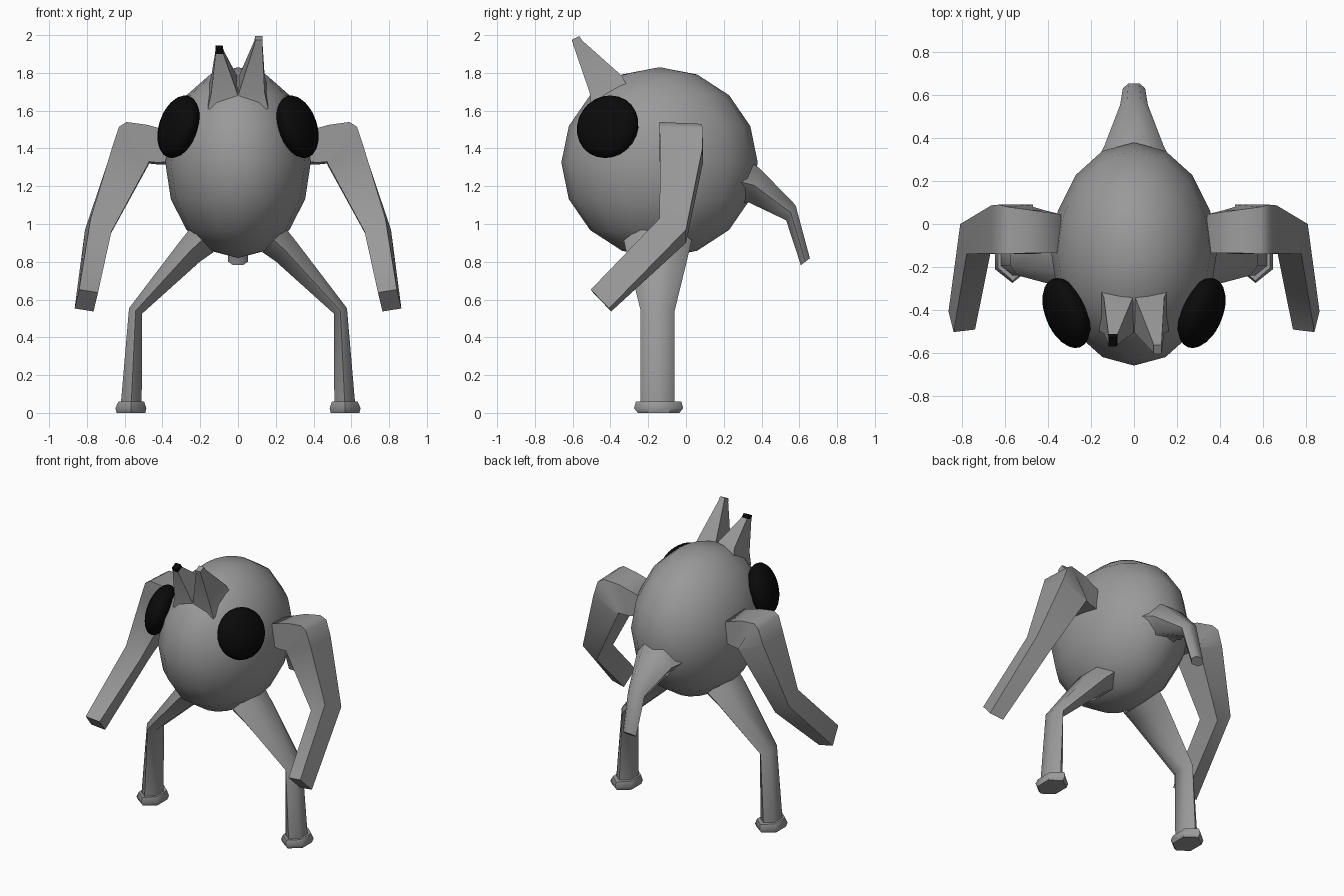
import bpy, bmesh, math
from mathutils import Vector, Matrix

if "Cube" in bpy.data.objects:
    bpy.data.objects.remove(bpy.data.objects["Cube"])


def material(name, c):
    m = bpy.data.materials.new(name)
    m.diffuse_color = (c, c, c, 1)
    m.use_nodes = True
    m.node_tree.nodes["Principled BSDF"].inputs["Base Color"].default_value = m.diffuse_color
    return m


GREY = material("grey skin", 0.32)
BLACK = material("black", 0.003)


def finish(name, bm, mats, angle=50):
    bmesh.ops.recalc_face_normals(bm, faces=bm.faces)
    me = bpy.data.meshes.new(name)
    bm.to_mesh(me)
    bm.free()
    ob = bpy.data.objects.new(name, me)
    bpy.context.collection.objects.link(ob)
    for m in mats:
        me.materials.append(m)
    bpy.ops.object.select_all(action='DESELECT')
    ob.select_set(True)
    bpy.context.view_layer.objects.active = ob
    bpy.ops.object.shade_smooth_by_angle(angle=math.radians(angle))
    return ob


def loft(name, rings, sides, side=1, mats=(GREY,), angle=50, black_tip=False):
    """Skin rings given as (centre, half axis a, half axis b); sides 4 = box section."""
    bm = bmesh.new()
    loops = []
    for c, a, b in rings:
        c, a, b = Vector(c), Vector(a), Vector(b)
        loop = []
        for i in range(sides):
            if sides == 4:
                p, q = ((1, 1), (-1, 1), (-1, -1), (1, -1))[i]
            else:
                t = 2 * math.pi * i / sides
                p, q = math.cos(t), math.sin(t) / math.sin(math.pi / 3)
            v = c + a * p + b * q
            loop.append(bm.verts.new((v.x * side, v.y, v.z)))
        loops.append(loop)
    for lo, hi in zip(loops, loops[1:]):
        for i in range(sides):
            j = (i + 1) % sides
            f = bm.faces.new((lo[i], lo[j], hi[j], hi[i]))
            if black_tip and hi is loops[-1]:
                f.material_index = 1
    bm.faces.new(loops[0][::-1])
    cap = bm.faces.new(loops[-1])
    cap.material_index = 1 if black_tip else 0
    return finish(name, bm, mats, angle)


def ellipsoid(name, centre, radii, rot, seg, rings, mat):
    bm = bmesh.new()
    m = Matrix.Translation(centre) @ rot @ Matrix.Diagonal((*radii, 1))
    bmesh.ops.create_uvsphere(bm, u_segments=seg, v_segments=rings, radius=1, matrix=m)
    return finish(name, bm, [mat])


# Round body
ellipsoid("body", (0, -0.14, 1.325), (0.385, 0.52, 0.505), Matrix(), 16, 8, GREY)

# Tail bending down behind
loft("tail", [
    ((0, 0.26, 1.23), (0.19, 0, 0), (0, 0.03, 0.13)),
    ((0, 0.36, 1.205), (0.14, 0, 0), (0, 0.03, 0.09)),
    ((0, 0.555, 1.06), (0.065, 0, 0), (0, 0.025, 0.04)),
    ((0, 0.632, 0.80), (0.052, 0, 0), (0, 0.024, 0.018)),
], 6)

for s, label in ((1, "right"), (-1, "left")):
    # Flattened eyes facing outward
    n = Vector((0.88 * s, -0.36, 0.30)).normalized()
    rot = n.to_track_quat('Z', 'Y').to_matrix().to_4x4()
    ellipsoid(label + "_eye", (0.315 * s, -0.415, 1.515), (0.172, 0.172, 0.088),
              rot, 24, 14, BLACK)

    # Pointed ears, the left one lower with a black tip
    tip = (0.11, -0.585, 1.985) if s > 0 else (0.10, -0.55, 1.935)
    mid = Vector(tip) + Vector((-0.002, 0.012, -0.025))
    loft(label + "_ear", [
        ((0.075, -0.40, 1.66), (0.085, 0, 0), (0, 0.10, 0.05)),
        ((0.073, -0.425, 1.74), (0.068, 0, 0), (0, 0.085, 0.045)),
        (mid, (0.021, 0, 0), (0, 0.024, 0.011)),
        (tip, (0.019, 0, 0), (0, 0.020, 0.010)),
    ], 4, s, (GREY, BLACK), 60, s < 0)

    # Arm from shoulder through elbow to hand
    loft(label + "_arm", [
        ((0.34, -0.045, 1.40), (0, 0.09, -0.01), (0, 0, 0.075)),
        ((0.45, -0.035, 1.42), (0, 0.10, -0.005), (0.03, 0, 0.10)),
        ((0.53, -0.03, 1.43), (0, 0.11, -0.005), (0.06, 0, 0.105)),
        ((0.55, -0.025, 1.42), (0, 0.115, -0.005), (0.08, 0, 0.09)),
        ((0.57, -0.025, 1.36), (0, 0.112, -0.005), (0.095, 0, 0.045)),
        ((0.74, -0.07, 0.965), (0.015, 0.07, -0.03), (0.055, 0, 0.035)),
        ((0.803, -0.45, 0.595), (0.012, 0.048, -0.05), (0.05, -0.006, 0.008)),
    ], 4, s, angle=75)

    # Leg from hip over knee to ankle
    loft(label + "_leg", [
        ((0.19, -0.15, 0.915), (0, 0.18, 0), (0.06, 0, 0.065)),
        ((0.25, -0.15, 0.86), (0, 0.168, 0), (0.05, 0, 0.058)),
        ((0.542, -0.15, 0.54), (0, 0.09, 0), (0.035, 0, 0.014)),
        ((0.565, -0.15, 0.05), (0, 0.09, 0), (0.055, 0, 0)),
    ], 6, s)

    # Foot pad
    loft(label + "_foot", [
        ((0.565, -0.145, 0.06), (0, 0.12, 0), (0.068, 0, 0)),
        ((0.567, -0.145, 0.025), (0, 0.13, 0), (0.082, 0, 0)),
        ((0.567, -0.145, 0.0), (0, 0.11, 0), (0.076, 0, 0)),
    ], 6, s)
